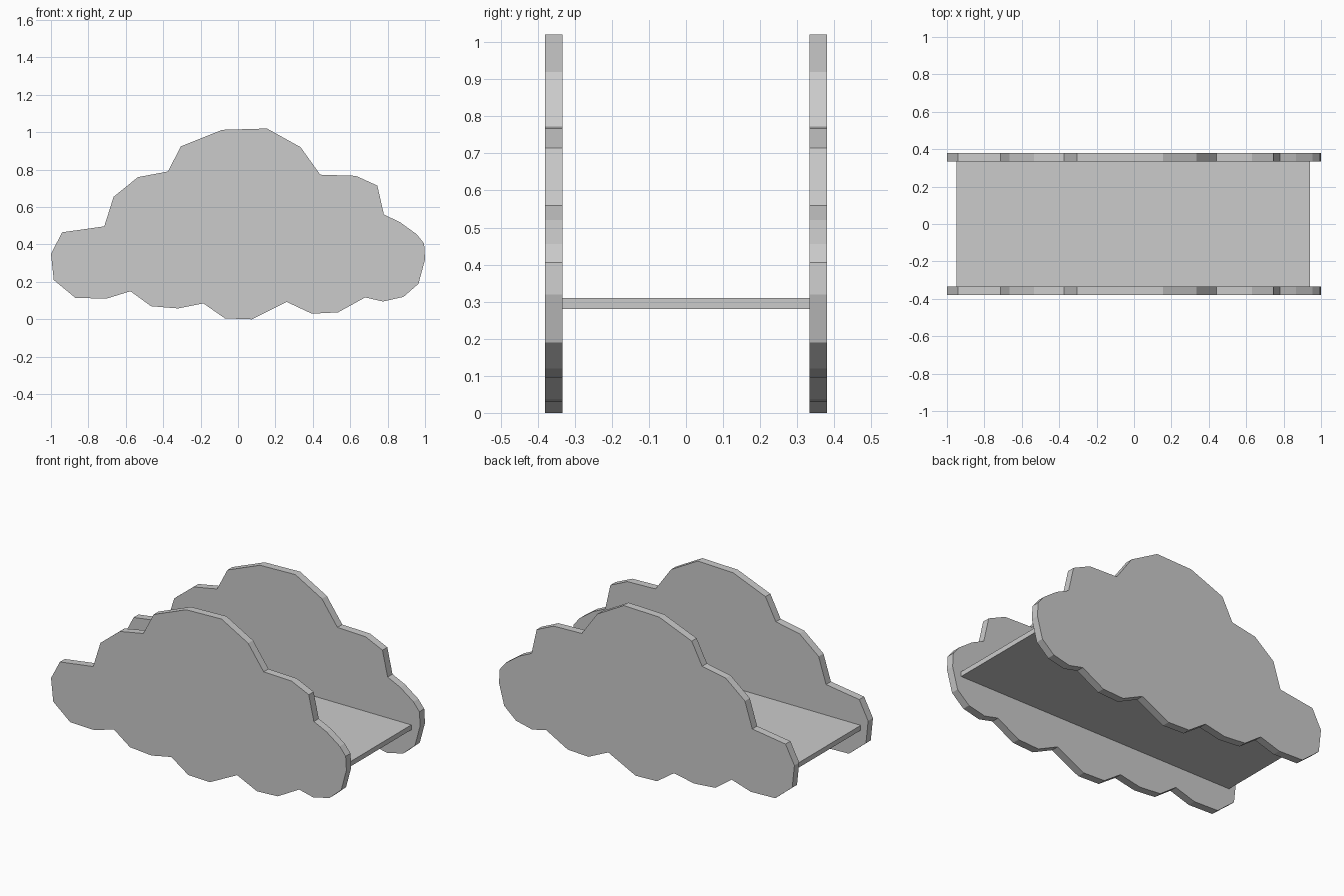
import bpy
import bmesh

default = bpy.data.objects.get("Cube")
if default:
    bpy.data.objects.remove(default, do_unlink=True)

# Single plain grey finish
grey = bpy.data.materials.new("light_grey")
grey.use_nodes = True
colour = (0.6, 0.6, 0.6, 1)
grey.diffuse_color = colour
grey.node_tree.nodes["Principled BSDF"].inputs["Base Color"].default_value = colour

# Cloud outline as (x, z) in hundredths, clockwise from the left tip
CLOUD = [
    (-100, 35), (-94, 46.5), (-71.5, 49.7), (-66.5, 65.5), (-53.5, 76),
    (-37.5, 79), (-30.5, 92.5), (-8.5, 101.3), (15.5, 102), (33.5, 92),
    (44, 77.3), (63, 76.7), (74.5, 71.5), (78, 56), (86.5, 52),
    (95.5, 45.5), (99.5, 40.5), (100, 32), (96.5, 19), (88.5, 12),
    (77.5, 9.5), (68, 11.7), (53.5, 3.7), (39.5, 3), (26, 9.3),
    (7.5, 0), (-7, 0.5), (-18.5, 8.5), (-32, 5.8), (-46.5, 7),
    (-57.5, 15), (-70.5, 11), (-87, 11.5), (-98.5, 21),
]

PANEL_INNER = 0.333
PANEL_OUTER = 0.38


def extruded_panel(name, outline, y_start, y_end):
    """Extrude a flat (x, z) outline along y into a closed, flat shaded solid."""
    bm = bmesh.new()
    face = bm.faces.new([bm.verts.new((x, y_start, z)) for x, z in outline])
    extrusion = bmesh.ops.extrude_face_region(bm, geom=[face], use_keep_orig=True)
    moved = [item for item in extrusion["geom"] if isinstance(item, bmesh.types.BMVert)]
    bmesh.ops.translate(bm, verts=moved, vec=(0, y_end - y_start, 0))
    bmesh.ops.recalc_face_normals(bm, faces=bm.faces)
    mesh = bpy.data.meshes.new(name)
    bm.to_mesh(mesh)
    bm.free()
    mesh.materials.append(grey)
    panel = bpy.data.objects.new(name, mesh)
    bpy.context.collection.objects.link(panel)
    return panel


# Matching cloud panels at the front and back
cloud_outline = [(x / 100, z / 100) for x, z in CLOUD]
for name, side in (("front_cloud_panel", -1), ("back_cloud_panel", 1)):
    extruded_panel(name, cloud_outline, side * PANEL_INNER, side * PANEL_OUTER)

# Flat shelf board spanning the gap between the panels
shelf_outline = [(-0.95, 0.28), (0.94, 0.28), (0.94, 0.31), (-0.95, 0.31)]
extruded_panel("shelf_board", shelf_outline, -PANEL_INNER, PANEL_INNER)
